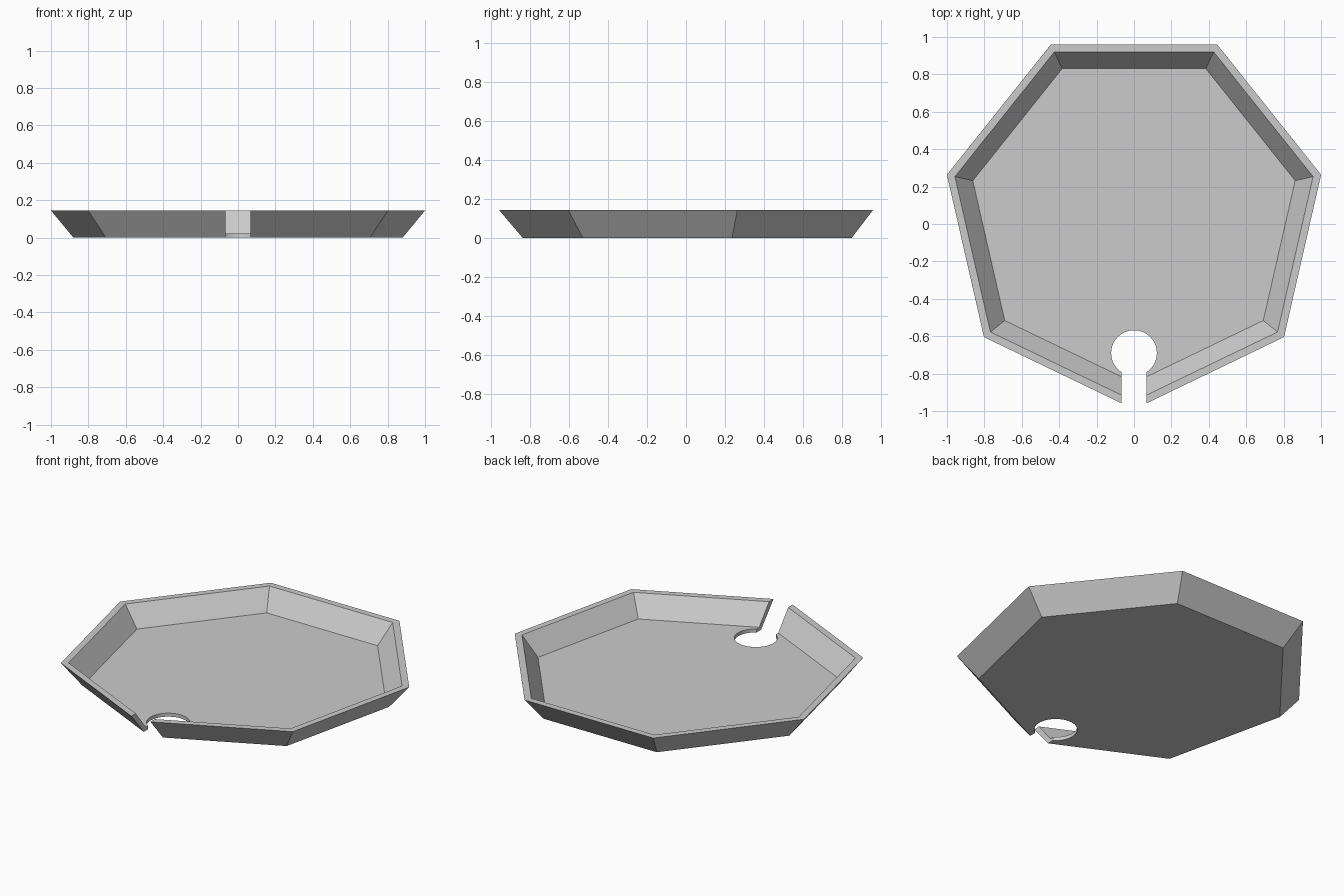
import bpy, bmesh, math

if "Cube" in bpy.data.objects:
    bpy.data.objects.remove(bpy.data.objects["Cube"], do_unlink=True)

SIDES = 7
CENTRE_Y = 0.035
HEIGHT = 0.145
FLOOR = 0.022

grey = bpy.data.materials.new("plain grey")
grey.use_nodes = True
grey.diffuse_color = (0.6, 0.6, 0.6, 1)
grey.node_tree.nodes["Principled BSDF"].inputs["Base Color"].default_value = grey.diffuse_color


def heptagon(radius, z):
    """Ring of corners with one corner pointing to the front."""
    angles = [-math.pi / 2 + math.tau * i / SIDES for i in range(SIDES)]
    return [(radius * math.cos(a), CENTRE_Y + radius * math.sin(a), z) for a in angles]


def loft(name, rings):
    """Skin a stack of equal rings and cap both ends."""
    bm = bmesh.new()
    loops = [[bm.verts.new(p) for p in ring] for ring in rings]
    n = len(loops[0])
    for low, high in zip(loops, loops[1:]):
        for i in range(n):
            j = (i + 1) % n
            bm.faces.new((low[i], low[j], high[j], high[i]))
    bm.faces.new(loops[0][::-1])
    bm.faces.new(loops[-1])
    bmesh.ops.recalc_face_normals(bm, faces=bm.faces)
    mesh = bpy.data.meshes.new(name)
    bm.to_mesh(mesh)
    bm.free()
    mesh.materials.append(grey)
    obj = bpy.data.objects.new(name, mesh)
    bpy.context.collection.objects.link(obj)
    return obj


# Tray: outer wall, rim, inner wall and floor
tray = loft("tray", [heptagon(0.903, 0), heptagon(1.026, HEIGHT),
                     heptagon(0.982, HEIGHT), heptagon(0.884, FLOOR)])

# Keyhole cutter: round hole joined to a slot through the front corner
HOLE_Y, HOLE_R, SLOT = -0.69, 0.122, 0.066
STEPS = 48
start = -math.pi / 2 + math.asin(SLOT / HOLE_R)
sweep = math.tau - 2 * math.asin(SLOT / HOLE_R)
outline = [(-SLOT, -1.2), (SLOT, -1.2)]
for i in range(STEPS + 1):
    a = start + sweep * i / STEPS
    outline.append((HOLE_R * math.cos(a), HOLE_Y + HOLE_R * math.sin(a)))
cutter = loft("keyhole_cutter", [[(x, y, z) for x, y in outline] for z in (-0.1, 0.3)])
cutter.hide_render = True

# Cut the keyhole and keep the result
cut = tray.modifiers.new("keyhole", 'BOOLEAN')
cut.operation = 'DIFFERENCE'
cut.solver = 'EXACT'
cut.object = cutter
bpy.context.view_layer.objects.active = tray
bpy.ops.object.modifier_apply(modifier=cut.name)
bpy.data.objects.remove(cutter, do_unlink=True)
